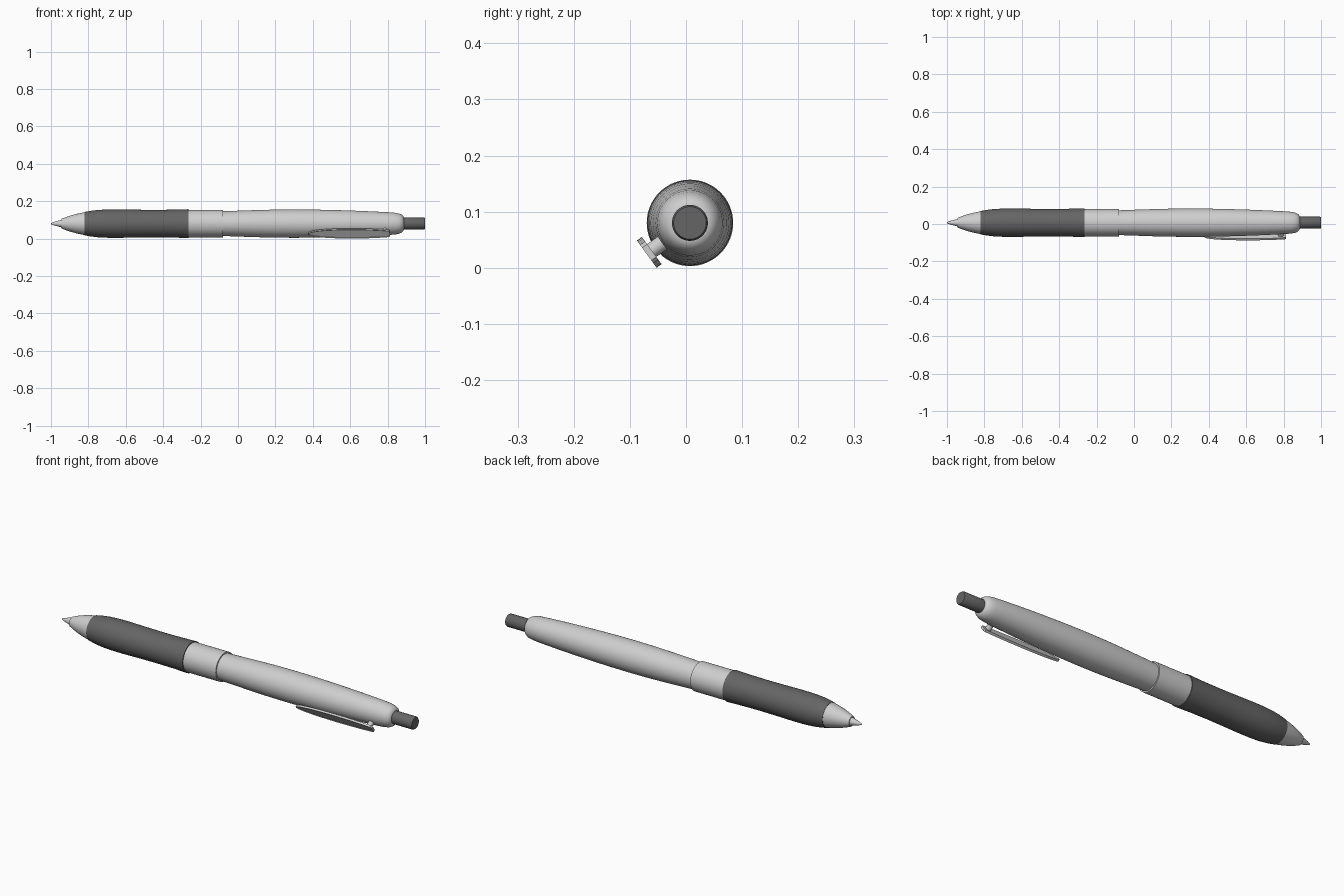
import bpy, bmesh, math
from mathutils import Matrix, Vector

if "Cube" in bpy.data.objects:
    bpy.data.objects.remove(bpy.data.objects["Cube"])

AXIS_Y, AXIS_Z = 0.007, 0.08
SEGMENTS = 64


def material(name, value):
    m = bpy.data.materials.new(name)
    m.diffuse_color = (value, value, value, 1)
    m.use_nodes = True
    m.node_tree.nodes["Principled BSDF"].inputs["Base Color"].default_value = m.diffuse_color
    return m


light = material("light grey plastic", 0.62)
dark = material("dark grey rubber", 0.13)


def finish(name, bm, mat, angle=35):
    bmesh.ops.recalc_face_normals(bm, faces=bm.faces)
    mesh = bpy.data.meshes.new(name)
    bm.to_mesh(mesh)
    bm.free()
    mesh.materials.append(mat)
    ob = bpy.data.objects.new(name, mesh)
    bpy.context.collection.objects.link(ob)
    bpy.ops.object.select_all(action='DESELECT')
    ob.select_set(True)
    bpy.context.view_layer.objects.active = ob
    bpy.ops.object.shade_smooth_by_angle(angle=math.radians(angle))
    return ob


def lathe(name, profile, mat):
    """Turn (x, radius) points around the pen axis and cap both ends."""
    bm = bmesh.new()
    rings = []
    for x, r in profile:
        rings.append([bm.verts.new((x, AXIS_Y + r * math.cos(a), AXIS_Z + r * math.sin(a)))
                      for a in (2 * math.pi * i / SEGMENTS for i in range(SEGMENTS))])
    for a, b in zip(rings, rings[1:]):
        for i in range(SEGMENTS):
            j = (i + 1) % SEGMENTS
            bm.faces.new((a[i], a[j], b[j], b[i]))
    bm.faces.new(rings[0])
    bm.faces.new(rings[-1])
    return finish(name, bm, mat)


# Writing end
lathe("writing_point", [(-1, 0.003), (-0.985, 0.009), (-0.94, 0.021)], light)
lathe("nose_cone", [(-0.945, 0.025), (-0.92, 0.035), (-0.89, 0.045),
                    (-0.855, 0.054), (-0.82, 0.061)], light)

# Soft grip with a gentle waist
lathe("grip", [(-0.822, 0.062), (-0.79, 0.068), (-0.75, 0.073), (-0.70, 0.0755),
               (-0.64, 0.076), (-0.55, 0.0745), (-0.45, 0.0735), (-0.35, 0.0745),
               (-0.265, 0.077)], dark)

# Barrel
lathe("middle_band", [(-0.27, 0.073), (-0.08, 0.073)], light)
lathe("upper_barrel", [(-0.085, 0.066), (0.0, 0.069), (0.1, 0.0725), (0.2, 0.075),
                       (0.3, 0.0757), (0.4, 0.075), (0.5, 0.073), (0.6, 0.070),
                       (0.7, 0.066), (0.8, 0.061), (0.84, 0.058), (0.862, 0.054),
                       (0.877, 0.047), (0.885, 0.038), (0.887, 0.030)], light)
lathe("push_button", [(0.88, 0.032), (0.995, 0.032), (1.0, 0.029)], dark)

# Clip frame: local x along the pen, y across the plate, z away from the axis
out = Vector((0, -0.81, -0.586)).normalized()
across = out.cross(Vector((1, 0, 0)))
frame = Matrix((Vector((1, 0, 0)), across, out)).transposed().to_4x4()
frame.translation = (0, AXIS_Y, AXIS_Z)

# Clip plate: leaf outline with a blunt end and a recessed face
bm = bmesh.new()
half = [(0.378, 0.005), (0.39, 0.012), (0.42, 0.019), (0.47, 0.025), (0.53, 0.0285),
        (0.60, 0.030), (0.67, 0.029), (0.73, 0.0265), (0.78, 0.023), (0.807, 0.020),
        (0.813, 0.014)]
outline = half + [(x, -w) for x, w in reversed(half)]
face = bm.faces.new([bm.verts.new((x, w, 0.084)) for x, w in outline])
extruded = bmesh.ops.extrude_face_region(bm, geom=[face])["geom"]
bmesh.ops.translate(bm, verts=[g for g in extruded if isinstance(g, bmesh.types.BMVert)],
                    vec=(0, 0, 0.011))
bmesh.ops.recalc_face_normals(bm, faces=bm.faces)
top = max(bm.faces, key=lambda f: f.calc_center_median().z)
bmesh.ops.inset_region(bm, faces=[top], thickness=0.004)
bmesh.ops.translate(bm, verts=top.verts, vec=(0, 0, -0.003))
bm.transform(frame)
finish("clip_plate", bm, light)

# Post joining clip and barrel
bm = bmesh.new()
bmesh.ops.create_cone(bm, cap_ends=True, segments=24, radius1=0.014, radius2=0.014, depth=0.034)
bmesh.ops.translate(bm, verts=bm.verts, vec=(0.785, 0, 0.069))
bm.transform(frame)
finish("clip_post", bm, light)
